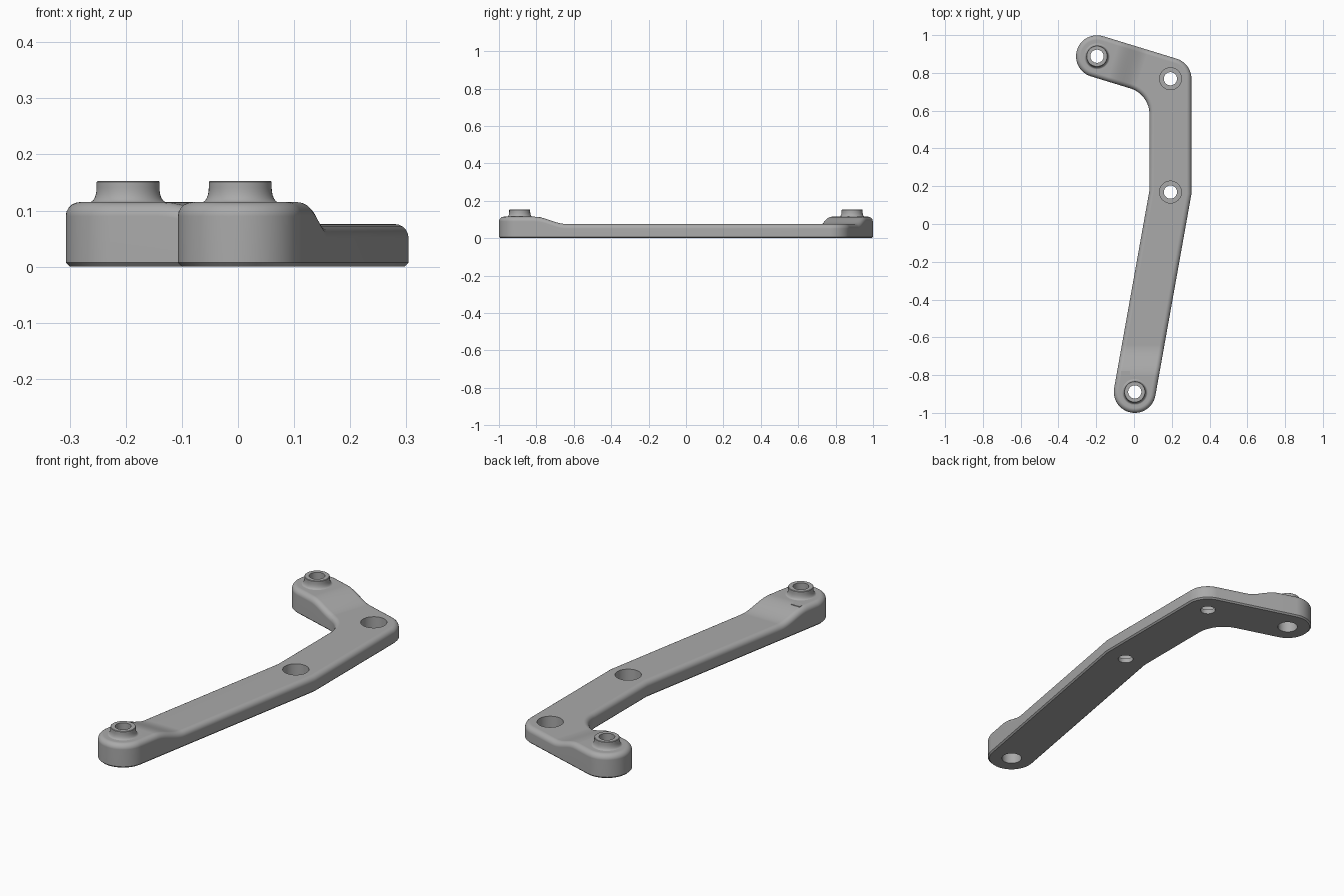
import bpy, bmesh, math
from mathutils import Vector

if "Cube" in bpy.data.objects:
    bpy.data.objects.remove(bpy.data.objects["Cube"])

grey = bpy.data.materials.new("plain grey")
grey.use_nodes = True
colour = (0.4, 0.4, 0.4, 1)
grey.diffuse_color = colour
grey.node_tree.nodes["Principled BSDF"].inputs["Base Color"].default_value = colour

# Centreline of the arm: front boss, bend, corner, rear boss
A, B, C, D = (Vector(p) for p in ((0.004, -0.889), (0.193, 0.169), (0.193, 0.769), (-0.196, 0.888)))
R, INNER = 0.111, 0.254
LOW, RAISE = 0.076, 0.039


def finish(name, bm, smooth=True):
    bmesh.ops.remove_doubles(bm, verts=bm.verts, dist=1e-5)
    bmesh.ops.recalc_face_normals(bm, faces=bm.faces)
    mesh = bpy.data.meshes.new(name)
    bm.to_mesh(mesh)
    bm.free()
    obj = bpy.data.objects.new(name, mesh)
    bpy.context.collection.objects.link(obj)
    mesh.materials.append(grey)
    if smooth:
        shade(obj)
    return obj


def activate(obj):
    bpy.ops.object.select_all(action='DESELECT')
    obj.select_set(True)
    bpy.context.view_layer.objects.active = obj


def shade(obj):
    activate(obj)
    bpy.ops.object.shade_smooth_by_angle(angle=math.radians(30))


def lathe(name, profile, centre, smooth=True):
    bm = bmesh.new()
    verts = [bm.verts.new((centre.x + r, centre.y, z)) for r, z in profile]
    edges = [bm.edges.new(pair) for pair in zip(verts, verts[1:])]
    bmesh.ops.spin(bm, geom=verts + edges, cent=(centre.x, centre.y, 0), axis=(0, 0, 1),
                   angle=math.tau, steps=48)
    return finish(name, bm, smooth)


def right_angle(p, q):
    d = q - p
    return math.atan2(-d.x, d.y)


def arc(centre, r, start, end, steps):
    angles = [start + (end - start) * i / steps for i in range(steps + 1)]
    return [centre + r * Vector((math.cos(a), math.sin(a))) for a in angles]


def miter(p, r, a, b):
    mid = (a + b) / 2
    return p + Vector((math.cos(mid), math.sin(mid))) * r / math.cos((b - a) / 2)


AB, BC, CD = right_angle(A, B), right_angle(B, C), right_angle(C, D)


def outline(r):
    pts = arc(A, r, AB - math.pi, AB, 24)
    pts.append(miter(B, r, AB, BC))
    pts += arc(C, r, BC, CD, 12)
    pts += arc(D, r, CD, CD + math.pi, 24)
    pts += arc(miter(C, -INNER, BC, CD), INNER - r, CD, BC, 12)
    pts.append(miter(B, -r, AB, BC))
    return pts


# Arm body: stacked outlines with a chamfered foot and a rounded top edge
bm = bmesh.new()
fillet = 0.025
sections = [(0.007, 0), (0, 0.007)]
for i in range(6):
    a = math.pi / 2 * i / 5
    sections.append((fillet * (1 - math.cos(a)), LOW - fillet * (1 - math.sin(a))))
rings = [[bm.verts.new((p.x, p.y, z)) for p in outline(R - inset)] for inset, z in sections]
for low, high in zip(rings, rings[1:]):
    for i in range(len(low)):
        j = (i + 1) % len(low)
        bm.faces.new((low[i], low[j], high[j], high[i]))
bm.faces.new(rings[0][::-1])
bm.faces.new(rings[-1])

# Raised ends: cut across each ramp, then lift the top along a smooth step
ramps = [(Vector((0, -1)), Vector((0, 1)), 0.19, 0.36), (D, (C - D).normalized(), 0.09, 0.25)]
for origin, along, start, end in ramps:
    for i in range(11):
        p = origin + along * (start + (end - start) * i / 10)
        bmesh.ops.bisect_plane(bm, geom=bm.verts[:] + bm.edges[:] + bm.faces[:], dist=1e-5,
                               plane_co=p.to_3d(), plane_no=along.to_3d())
for v in bm.verts:
    if v.co.z > 0.03:
        lift = 0
        for origin, along, start, end in ramps:
            t = ((v.co.xy - origin).dot(along) - start) / (end - start)
            t = min(max(t, 0), 1)
            lift = max(lift, 1 - t * t * (3 - 2 * t))
        v.co.z += RAISE * lift
body = finish("arm_body", bm, False)

# Bores: counterbored from below at the bosses, from above in the arm
boss_bore = [(0, -0.02), (0.046, -0.02), (0.046, 0.06), (0.035, 0.06), (0.035, 0.2), (0, 0.2)]
arm_bore = [(0, -0.02), (0.035, -0.02), (0.035, 0.022), (0.058, 0.022), (0.058, 0.2), (0, 0.2)]
for centre, profile in ((A, boss_bore), (D, boss_bore), (B, arm_bore), (C, arm_bore)):
    cutter = lathe("bore_cutter", profile, centre, False)
    cutter.hide_render = True
    activate(body)
    mod = body.modifiers.new("bore", 'BOOLEAN')
    mod.operation, mod.solver, mod.object = 'DIFFERENCE', 'EXACT', cutter
    bpy.ops.object.modifier_apply(modifier=mod.name)
    bpy.data.objects.remove(cutter)
shade(body)
normals = body.modifiers.new("even shading", 'WEIGHTED_NORMAL')
normals.keep_sharp = True

# Flared bosses on both raised ends
top = LOW + RAISE
flare = [(0.068 - 0.012 * math.sin(a), top + 0.026 * (1 - math.cos(a)))
         for a in (math.pi / 2 * i / 6 for i in range(7))]
rim = [(0.056, 0.151), (0.054, 0.153), (0.035, 0.153), (0.035, top)]
for name, centre in (("front_boss", A), ("rear_boss", D)):
    lathe(name, flare + rim, centre)

# Small square pad at the top of the front ramp
bm = bmesh.new()
bmesh.ops.create_cube(bm, size=1)
for v in bm.verts:
    v.co = Vector((-0.044, -0.803, 0.1)) + Vector((v.co.x * 0.048, v.co.y * 0.048, v.co.z * 0.029))
finish("square_pad", bm, False)
